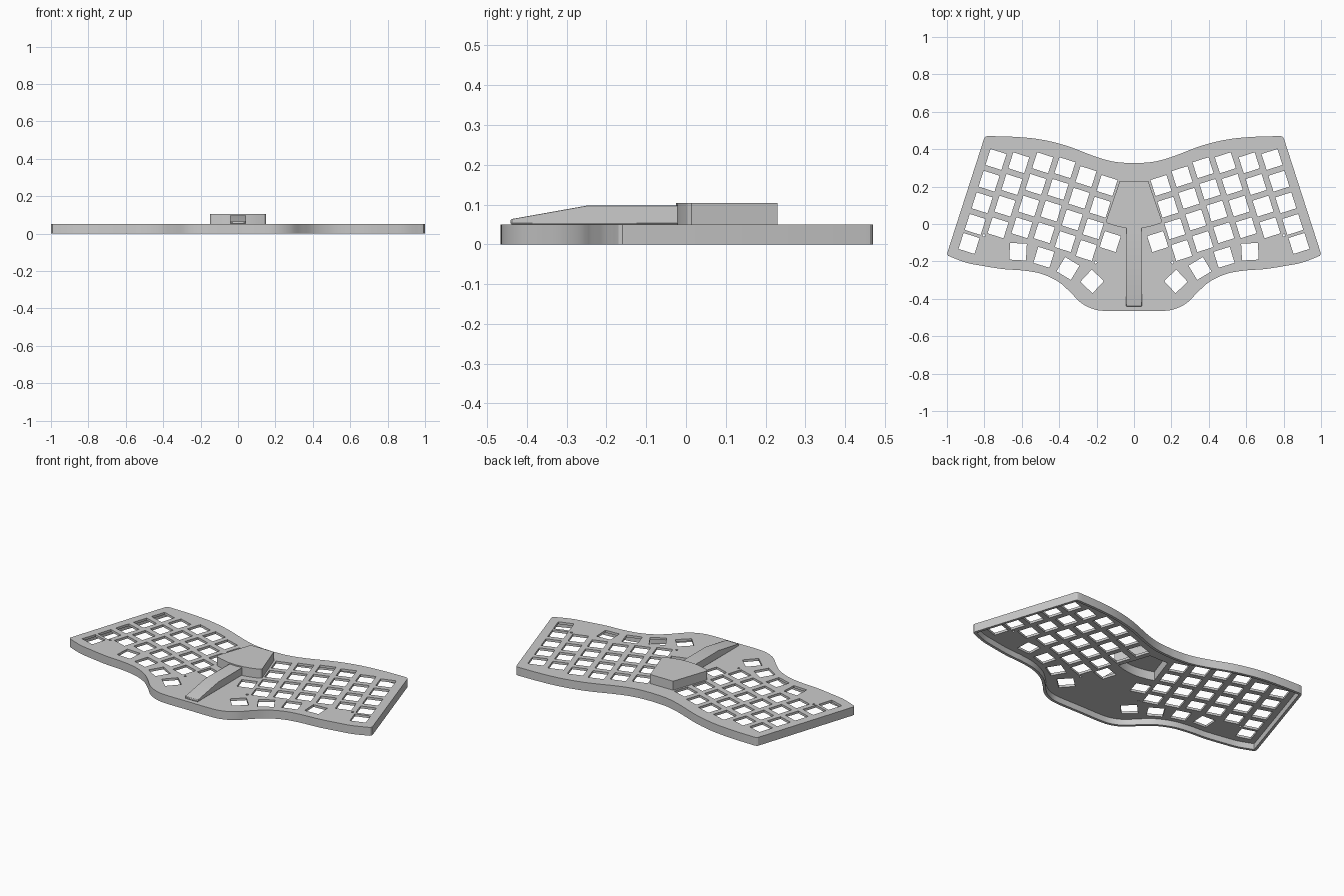
import bpy, bmesh, math
from mathutils import Vector, Matrix
from mathutils.geometry import tessellate_polygon

cube = bpy.data.objects.get("Cube")
if cube:
    bpy.data.objects.remove(cube, do_unlink=True)

grey = bpy.data.materials.new("case_grey")
grey.use_nodes = True
grey.diffuse_color = (0.6, 0.6, 0.6, 1)
grey.node_tree.nodes["Principled BSDF"].inputs["Base Color"].default_value = (0.6, 0.6, 0.6, 1)

PITCH, HOLE, TILT = 0.1216, 0.0895, math.radians(17.7)
TOP, PLATE, WALL = 0.05, 0.014, 0.016


def slab(name, outer, holes, z0, z1):
    """Solid flat slab from a counter-clockwise outline and hole outlines."""
    bm = bmesh.new()
    loops = [outer] + [h[::-1] for h in holes]
    low, high = [], []
    for loop in loops:
        a = [bm.verts.new((p.x, p.y, z0)) for p in loop]
        b = [bm.verts.new((p.x, p.y, z1)) for p in loop]
        for i in range(len(loop)):
            j = (i + 1) % len(loop)
            bm.faces.new((a[i], a[j], b[j], b[i]))
        low += a
        high += b
    for tri in tessellate_polygon([[Vector((p.x, p.y, 0)) for p in loop] for loop in loops]):
        p, q, r = (high[i].co for i in tri)
        if (q - p).cross(r - p).z < 0:
            tri = tri[::-1]
        bm.faces.new([high[i] for i in tri])
        bm.faces.new([low[i] for i in reversed(tri)])
    mesh = bpy.data.meshes.new(name)
    bm.to_mesh(mesh)
    bm.free()
    mesh.materials.append(grey)
    ob = bpy.data.objects.new(name, mesh)
    bpy.context.collection.objects.link(ob)
    bpy.ops.object.select_all(action="DESELECT")
    ob.select_set(True)
    bpy.context.view_layer.objects.active = ob
    bpy.ops.object.shade_smooth_by_angle(angle=math.radians(25))
    return ob


def spline(pts, steps=6):
    """Smooth curve through the points."""
    p = [Vector(q) for q in pts]
    p = [2 * p[0] - p[1]] + p + [2 * p[-1] - p[-2]]
    out = []
    for a, b, c, d in zip(p, p[1:], p[2:], p[3:]):
        for k in range(steps):
            t = k / steps
            out.append(b + (c - a) * t / 2 + (2 * a - 5 * b + 4 * c - d) * t * t / 2
                       + (3 * b - a - 3 * c + d) * t ** 3 / 2)
    return out + [p[-2]]


def mirror_outline(half):
    """Close a +x half, given from back to front, into a full loop."""
    left = [Vector((-p.x, p.y)) for p in half if p.x > 1e-4]
    return (half + left[::-1])[::-1]


def inset(pts, d):
    out = []
    for i, p in enumerate(pts):
        a = (p - pts[i - 1]).normalized()
        b = (pts[(i + 1) % len(pts)] - p).normalized()
        n = Vector((-a.y - b.y, a.x + b.x)).normalized()
        out.append(p + n * d / max(0.5, n.dot(Vector((-a.y, a.x)))))
    return out


# Wing-shaped case outline
back = spline([(0, .325), (.1, .332), (.2, .358), (.36, .418), (.5, .452), (.64, .466), (.78, .47)])
front = spline([(.982, -.175), (.9, -.206), (.82, -.222), (.7, -.241), (.6, -.248), (.5, -.265),
                (.41, -.305), (.345, -.36), (.285, -.42), (.22, -.454), (.15, -.465), (0, -.465)])
corners = [Vector(p) for p in [(.791, .468), (.799, .462), (.803, .452), (.997, -.15),
                               (.999, -.16), (.993, -.17)]]
outline = mirror_outline(back + corners + front)

# Trapezoid housing outline with a bowed front edge
housing = mirror_outline([Vector(p) for p in [
    (0, .23), (.076, .23), (.15, .014), (.142, .004), (.1, -.01), (.05, -.021), (0, -.025)]])
housing_inner = inset(housing, 0.02)

# Key positions on the +x half, as (x, y, turn)
across = Vector((-math.cos(TILT), -math.sin(TILT)))
down = Vector((math.sin(TILT), -math.cos(TILT)))
first = Vector((.738, .345))
keys = []
for column, lift in enumerate([0, .02, .059, .07, .059, .048]):
    for row in range(4):
        p = first + across * PITCH * column + down * (PITCH * row - lift)
        keys.append((p.x, p.y, TILT))
keys += [(.882, -.104, TILT), (.127, -.094, TILT)]
keys += [(.62, -.148, math.radians(3)), (.482, -.178, math.radians(17)),
         (.353, -.238, math.radians(31)), (.224, -.307, math.radians(43))]

# Switch openings and screw holes on both halves
openings = [housing_inner]
for side in (1, -1):
    for x, y, turn in keys:
        spin = Matrix.Rotation(turn * side, 2)
        h = HOLE / 2
        openings.append([spin @ Vector(c) + Vector((x * side, y))
                         for c in [(-h, -h), (h, -h), (h, h), (-h, h)]])
    for x, y in [(.802, -.061), (.205, -.206)]:
        openings.append([Vector((x * side, y)) + Vector((math.cos(a), math.sin(a))) * .007
                         for a in [k * math.pi / 6 for k in range(12)]])

# Case: perforated plate on a hollow skirt
slab("switch_plate", outline, openings, TOP - PLATE, TOP)
slab("case_skirt", outline, [inset(outline, WALL)], 0, TOP - PLATE)

# Hollow centre housing
slab("housing_wall", housing, [housing_inner], TOP, 0.09)
slab("housing_lid", housing, [], 0.09, 0.104)

# Sloping spine running forward from the housing, extruded across x
profile = [Vector(p) for p in [(-.441, TOP), (-.015, TOP), (-.015, .097), (-.25, .097), (-.441, .063)]]
spine = slab("centre_spine", profile, [], -.042, .042)
for v in spine.data.vertices:
    v.co = (v.co.z, v.co.x, v.co.y)
mod = spine.modifiers.new("chamfer", "BEVEL")
mod.width, mod.segments = 0.003, 1
